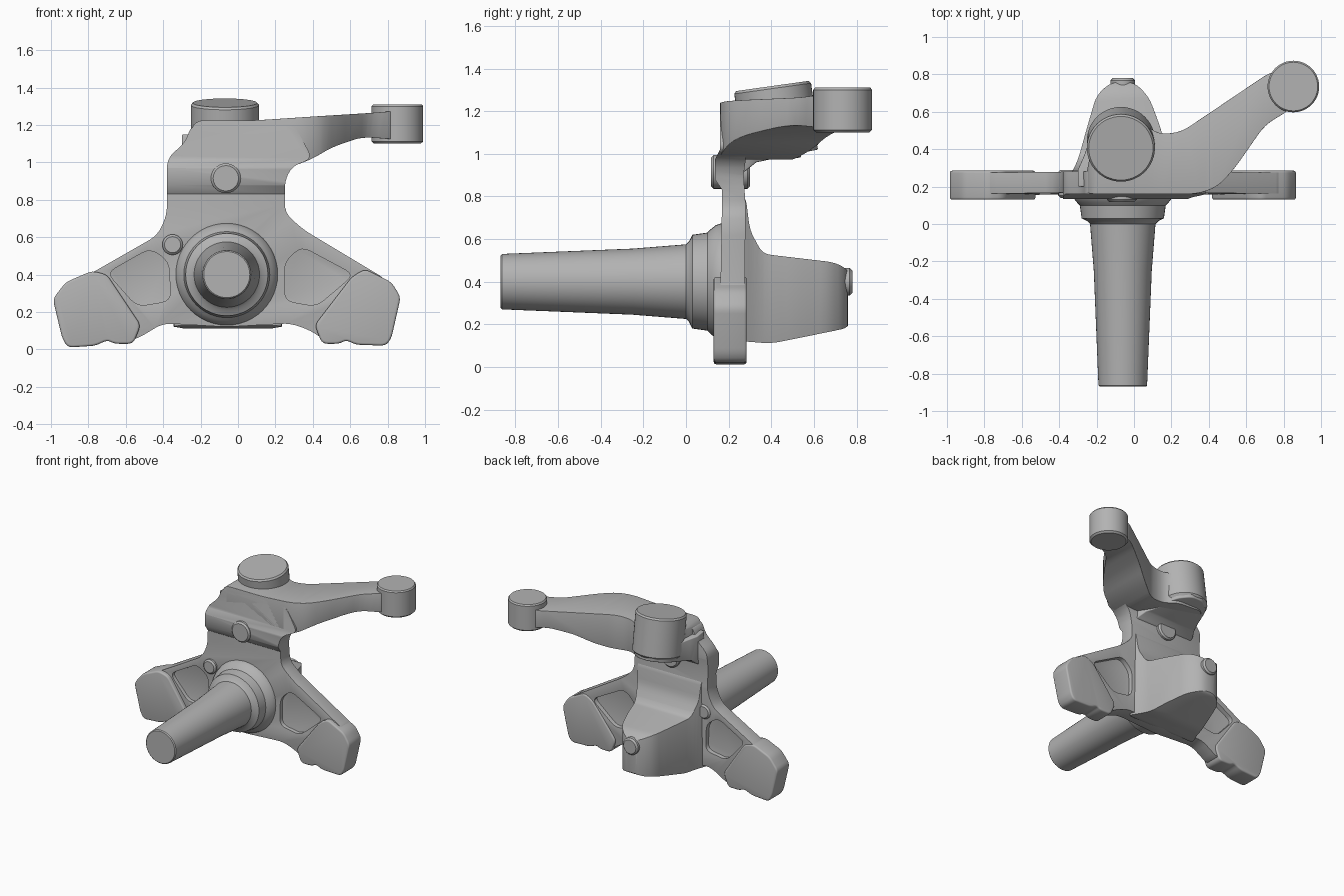
import bpy, bmesh, math
from mathutils import Vector, Matrix

old = bpy.data.objects.get("Cube")
if old:
    bpy.data.objects.remove(old, do_unlink=True)

steel = bpy.data.materials.new("cast_grey")
steel.use_nodes = True
GREY = (0.45, 0.45, 0.45, 1)
steel.diffuse_color = GREY
steel.node_tree.nodes["Principled BSDF"].inputs["Base Color"].default_value = GREY

AXLE_X, AXLE_Z = -0.06, 0.40


def rounded(pts, r, steps=4):
    """Round every corner of a closed outline."""
    out = []
    pts = [Vector(p) for p in pts]
    for i, p in enumerate(pts):
        a, b = pts[i - 1] - p, pts[(i + 1) % len(pts)] - p
        p0 = p + a.normalized() * min(r, a.length * 0.45)
        p1 = p + b.normalized() * min(r, b.length * 0.45)
        for k in range(steps + 1):
            t = k / steps
            out.append(p0 * (1 - t) ** 2 + p * 2 * t * (1 - t) + p1 * t * t)
    return out


def add_object(name, bm):
    bmesh.ops.recalc_face_normals(bm, faces=bm.faces)
    mesh = bpy.data.meshes.new(name)
    bm.to_mesh(mesh)
    bm.free()
    mesh.materials.append(steel)
    ob = bpy.data.objects.new(name, mesh)
    bpy.context.collection.objects.link(ob)
    return ob


def prism(name, pts, axis, lo, hi, r=0.0):
    """Extrude an outline along x (points y,z), y (points x,z) or z (points x,y)."""
    if r:
        pts = rounded(pts, r)
    place = {"x": lambda p, h: (h, p[0], p[1]),
             "y": lambda p, h: (p[0], h, p[1]),
             "z": lambda p, h: (p[0], p[1], h)}[axis]
    bm = bmesh.new()
    ends = [[bm.verts.new(place(p, h)) for p in pts] for h in (lo, hi)]
    for ring in ends:
        bm.faces.new(ring)
    n = len(pts)
    for i in range(n):
        j = (i + 1) % n
        bm.faces.new((ends[0][i], ends[0][j], ends[1][j], ends[1][i]))
    return add_object(name, bm)


def lathe(name, profile, start, direction, sides=48):
    """Revolve (radius, height) points around an axis."""
    bm = bmesh.new()
    rings = [[bm.verts.new((r * math.cos(2 * math.pi * k / sides),
                            r * math.sin(2 * math.pi * k / sides), h))
              for k in range(sides)] for r, h in profile]
    for a, b in zip(rings, rings[1:]):
        for k in range(sides):
            m = (k + 1) % sides
            bm.faces.new((a[k], a[m], b[m], b[k]))
    bm.faces.new(rings[0])
    bm.faces.new(rings[-1])
    turn = Vector((0, 0, 1)).rotation_difference(Vector(direction)).to_matrix().to_4x4()
    bm.transform(Matrix.Translation(start) @ turn)
    return add_object(name, bm)


def apply_mods(ob):
    bpy.ops.object.select_all(action="DESELECT")
    ob.select_set(True)
    bpy.context.view_layer.objects.active = ob
    for mod in list(ob.modifiers):
        bpy.ops.object.modifier_apply(modifier=mod.name)


def combine(ob, cutter, operation):
    mod = ob.modifiers.new("cut", "BOOLEAN")
    mod.operation, mod.object, mod.solver = operation, cutter, "EXACT"
    apply_mods(ob)
    bpy.data.objects.remove(cutter, do_unlink=True)
    return ob


def finish(ob, width=0.0):
    if width:
        mod = ob.modifiers.new("soft", "BEVEL")
        mod.width, mod.segments, mod.angle_limit = width, 3, math.radians(40)
    apply_mods(ob)
    bpy.ops.object.shade_smooth_by_angle(angle=math.radians(35))


# Flat body: neck and two lower arms, thickness trimmed by a side profile
outline = [(-0.88, 0.06), (-0.9, 0.34), (-0.78, 0.41), (-0.43, 0.61), (-0.38, 0.72),
           (-0.38, 1.02), (-0.28, 1.11), (-0.25, 1.2), (0.3, 1.2), (0.4, 1.02),
           (0.29, 0.98), (0.25, 0.9), (0.25, 0.73), (0.35, 0.64), (0.8, 0.37),
           (0.76, 0.06), (0.46, 0.05), (0.39, 0.1), (0.28, 0.14), (-0.06, 0.12),
           (-0.4, 0.14), (-0.55, 0.05)]
side = [(0.155, 0), (0.17, 0.83), (0.135, 0.88), (0.135, 0.97), (0.16, 1.02),
        (0.16, 1.3), (0.28, 1.3), (0.28, 0.97), (0.27, 0.9), (0.28, 0.75), (0.27, 0)]
body = prism("knuckle_body", outline, "y", 0.05, 0.35, 0.05)
combine(body, prism("trim", side, "x", -1.2, 1.2), "INTERSECT")

# Recessed pockets on both faces of each arm
pockets = [[(-0.7, 0.41), (-0.47, 0.54), (-0.37, 0.47), (-0.36, 0.26), (-0.54, 0.23)],
           [(0.62, 0.4), (0.34, 0.55), (0.25, 0.47), (0.25, 0.26), (0.42, 0.23)]]
for pts in pockets:
    for lo, hi in ((0.05, 0.19), (0.24, 0.35)):
        combine(body, prism("pocket", pts, "y", lo, hi, 0.05), "DIFFERENCE")
finish(body, 0.012)

# Mounting pads at the arm ends
pads = {"right_pad": [(-0.99, 0.27), (-0.92, 0.36), (-0.78, 0.42), (-0.7, 0.4),
                      (-0.52, 0.13), (-0.56, 0.03), (-0.66, 0.03), (-0.7, 0.05),
                      (-0.76, 0.02), (-0.91, 0.01), (-0.94, 0.06)],
        "left_pad": [(0.87, 0.28), (0.82, 0.36), (0.68, 0.43), (0.61, 0.39),
                     (0.41, 0.13), (0.45, 0.03), (0.54, 0.03), (0.58, 0.05),
                     (0.63, 0.025), (0.79, 0.02), (0.82, 0.06)]}
for name, pts in pads.items():
    finish(prism(name, pts, "y", 0.13, 0.285, 0.03), 0.012)

# Tapered spindle with its stepped collar
finish(lathe("spindle", [(0.123, 0), (0.13, 0.007), (0.155, 0.62), (0.175, 0.87),
                         (0.19, 0.885), (0.22, 0.9), (0.23, 0.97), (0.245, 0.985),
                         (0.265, 1.01), (0.275, 1.04), (0.275, 1.09)],
             (AXLE_X, -0.87, AXLE_Z), (0, 1, 0)))

# Upper head and steering arm: plan shape crossed with front shape
plan = [(-0.27, 0.16), (0.34, 0.16), (0.45, 0.2), (0.54, 0.3), (0.7, 0.53),
        (0.85, 0.62), (0.85, 0.8), (0.74, 0.82), (0.25, 0.49), (0.13, 0.48),
        (0.05, 0.54), (-0.19, 0.54), (-0.25, 0.3)]
front = [(-0.3, 1.0), (0.27, 0.97), (0.4, 1.02), (0.5, 1.08), (0.66, 1.135),
         (0.9, 1.12), (0.9, 1.28), (0.72, 1.265), (0.4, 1.245), (0.1, 1.225),
         (-0.23, 1.225), (-0.27, 1.13)]
arm = prism("steering_arm", plan, "z", 0.9, 1.4, 0.06)
finish(combine(arm, prism("trim", front, "y", 0, 1, 0.05), "INTERSECT"), 0.015)

# Eye at the end of the steering arm
finish(lathe("steering_eye", [(0.125, 0), (0.138, 0.012), (0.138, 0.2), (0.13, 0.21)],
             (0.852, 0.735, 1.1), (0, 0, 1)))

# Tilted upper joint boss
tilt = Vector((0, -0.14, 1)).normalized()
finish(lathe("upper_boss", [(0.165, 0), (0.182, 0.02), (0.182, 0.3), (0.172, 0.312)],
             Vector((-0.07, 0.405, 1.318)) - tilt * 0.312, tilt))

# Gusset under the boss
under = [(0.2, 0.88), (0.28, 0.92), (0.33, 0.96), (0.62, 1.02), (0.6, 1.1), (0.2, 1.15)]
gusset = prism("boss_gusset", under, "x", -0.3, 0.2)
foot = [(-0.34, 0.2), (0.26, 0.2), (0.13, 0.38), (0.07, 0.55), (-0.02, 0.62),
        (-0.12, 0.62), (-0.21, 0.55), (-0.26, 0.38)]
finish(combine(gusset, prism("trim", foot, "z", 0.5, 1.5, 0.04), "INTERSECT"), 0.012)

# Rear lower block blending up into the neck
block_plan = [(-0.36, 0.22), (0.25, 0.22), (0.19, 0.34), (0.14, 0.52), (0.08, 0.68),
              (0, 0.76), (-0.12, 0.76), (-0.2, 0.69), (-0.25, 0.52), (-0.3, 0.34)]
block_side = [(0.2, 0.85), (0.28, 0.8), (0.3, 0.64), (0.36, 0.53), (0.7, 0.49),
              (0.77, 0.45), (0.77, 0.185), (0.6, 0.15), (0.4, 0.11), (0.2, 0.125)]
block = prism("rear_block", block_plan, "z", 0, 1, 0.05)
finish(combine(block, prism("trim", block_side, "x", -0.5, 0.5, 0.04), "INTERSECT"), 0.012)

# Small round bosses: rear nub, neck pin and arm root pin
for name, r, x, y0, y1, z in (("rear_nub", 0.065, -0.06, 0.65, 0.78, 0.4),
                              ("neck_pin", 0.08, -0.065, 0.118, 0.3, 0.915),
                              ("arm_root_pin", 0.055, -0.35, 0.14, 0.29, 0.56)):
    depth = y1 - y0
    finish(lathe(name, [(r - 0.012, 0), (r, 0.012), (r, depth - 0.012), (r - 0.012, depth)],
                 (x, y0, z), (0, 1, 0), 24))
